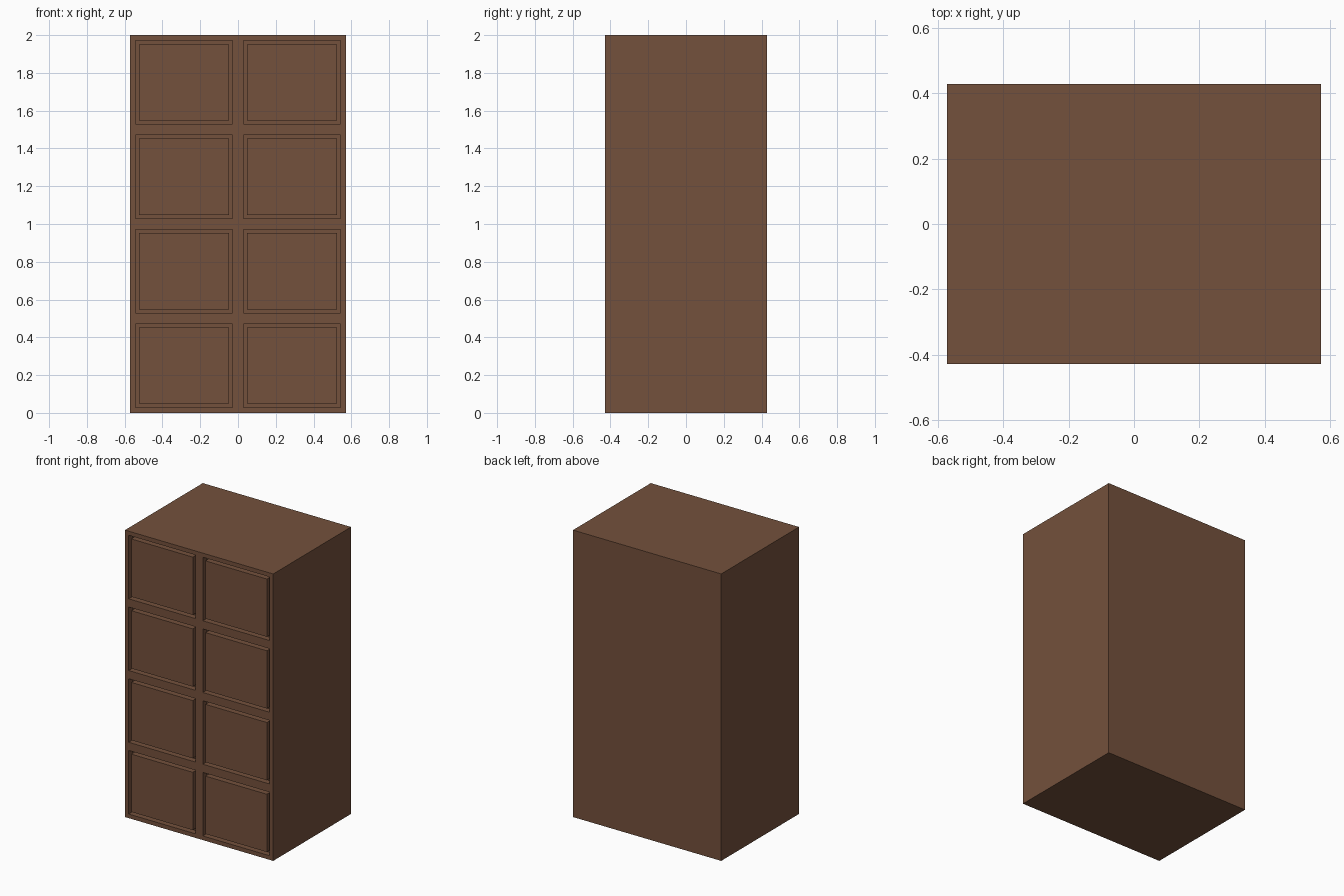
import bpy, bmesh
from mathutils import Matrix, Vector

if "Cube" in bpy.data.objects:
    bpy.data.objects.remove(bpy.data.objects["Cube"])

W, D, H = 1.143, 0.857, 2.0      # overall size
COLS, ROWS = 2, 4
RAIL, GAP, DEPTH = 0.0286, 0.02, 0.04

wood = bpy.data.materials.new("brown_wood")
wood.diffuse_color = (0.174, 0.082, 0.045, 1)
wood.use_nodes = True
wood.node_tree.nodes["Principled BSDF"].inputs["Base Color"].default_value = wood.diffuse_color


def box(bm, size, centre):
    bmesh.ops.create_cube(bm, size=1, matrix=Matrix.LocRotScale(Vector(centre), None, Vector(size)))


def finish(bm, name):
    mesh = bpy.data.meshes.new(name)
    bm.to_mesh(mesh)
    bm.free()
    mesh.materials.append(wood)
    obj = bpy.data.objects.new(name, mesh)
    bpy.context.collection.objects.link(obj)


# Cabinet body, cut into a grid of drawer cells
bm = bmesh.new()
box(bm, (W, D, H), (0, 0, H / 2))
cuts = [((0, 0, H * r / ROWS), (0, 0, 1)) for r in range(1, ROWS)] + [((0, 0, 0), (1, 0, 0))]
for point, normal in cuts:
    bmesh.ops.bisect_plane(bm, geom=bm.verts[:] + bm.edges[:] + bm.faces[:],
                           plane_co=point, plane_no=normal)
bm.normal_update()

# Drawer openings sunk into the front, leaving rails around each
cells = [f for f in bm.faces if f.normal.y < -0.9]
bmesh.ops.inset_individual(bm, faces=cells, thickness=RAIL, use_even_offset=True)
sunk = bmesh.ops.extrude_discrete_faces(bm, faces=cells)["faces"]
bmesh.ops.translate(bm, vec=(0, DEPTH, 0), verts=list({v for f in sunk for v in f.verts}))
finish(bm, "cabinet_body")

# Flush drawer fronts with a shadow gap around them
cell_w, cell_h = W / COLS, H / ROWS
margin = 2 * (RAIL + GAP)
for r in range(ROWS):
    for c in range(COLS):
        bm = bmesh.new()
        box(bm, (cell_w - margin, DEPTH + 0.005, cell_h - margin),
            ((c + 0.5) * cell_w - W / 2, -D / 2 + (DEPTH + 0.005) / 2, (r + 0.5) * cell_h))
        finish(bm, f"drawer_front_{r + 1}_{c + 1}")
